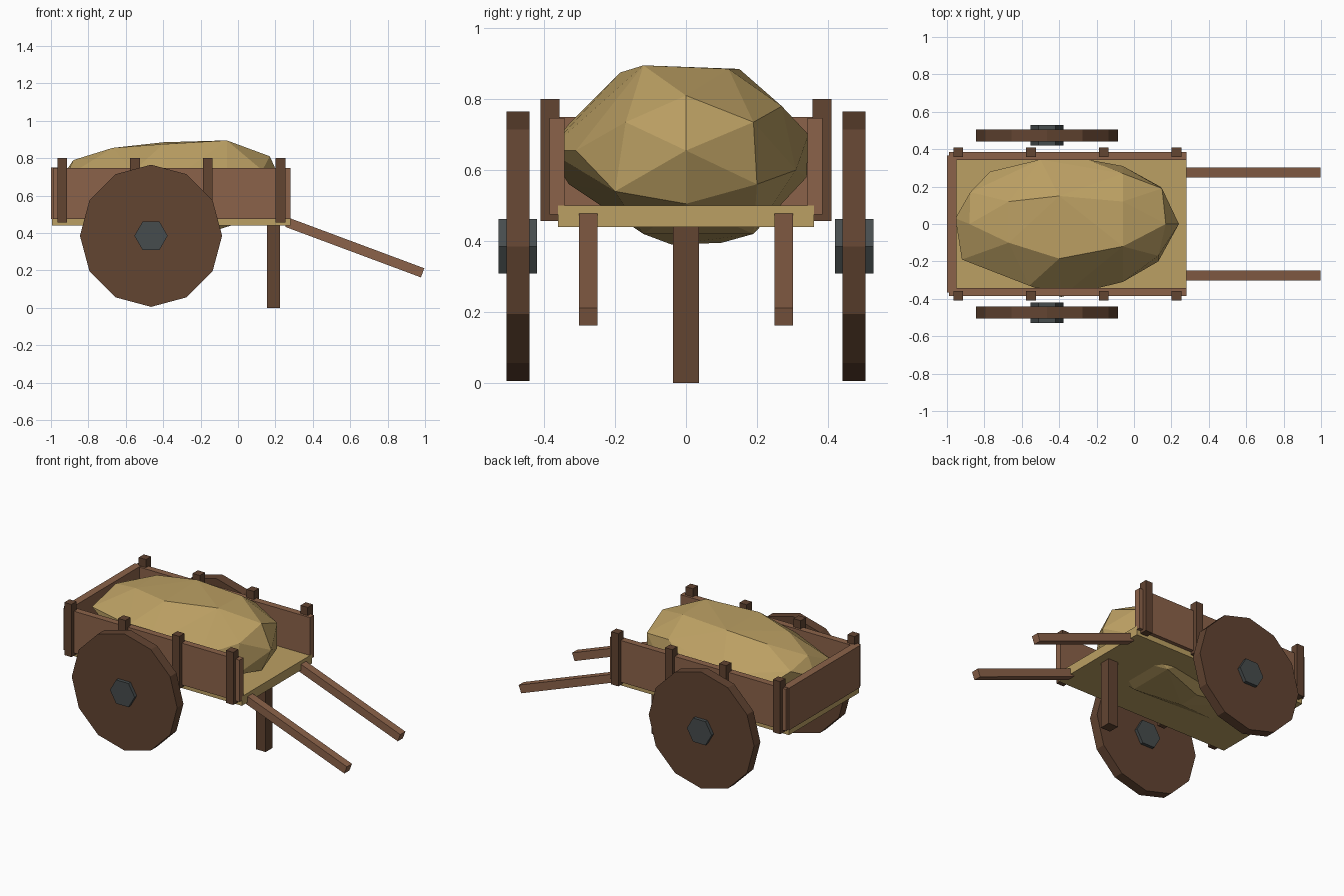
import bpy, bmesh, math
from mathutils import Matrix, Vector

if "Cube" in bpy.data.objects:
    bpy.data.objects.remove(bpy.data.objects["Cube"])


def material(name, r, g, b):
    m = bpy.data.materials.new(name)
    m.use_nodes = True
    m.diffuse_color = (r, g, b, 1)
    m.node_tree.nodes["Principled BSDF"].inputs["Base Color"].default_value = (r, g, b, 1)
    return m


tan = material("tan", 0.50, 0.35, 0.125)
brown = material("red brown wood", 0.26, 0.123, 0.067)
dark = material("dark wood", 0.122, 0.058, 0.031)
iron = material("grey iron", 0.061, 0.072, 0.074)


def finish(name, bm, mat):
    bmesh.ops.recalc_face_normals(bm, faces=bm.faces)
    mesh = bpy.data.meshes.new(name)
    bm.to_mesh(mesh)
    bm.free()
    mesh.materials.append(mat)
    obj = bpy.data.objects.new(name, mesh)
    bpy.context.collection.objects.link(obj)
    return obj


def box(name, mat, x, y, z):
    """Box spanning the given (low, high) ranges."""
    bm = bmesh.new()
    bmesh.ops.create_cube(bm, size=1)
    for v in bm.verts:
        v.co = [r[0] if c < 0 else r[1] for c, r in zip(v.co, (x, y, z))]
    return finish(name, bm, mat)


def disc(name, mat, sides, radius, width, center):
    """Flat-sided disc with its axle along y."""
    bm = bmesh.new()
    bmesh.ops.create_cone(bm, cap_ends=True, segments=sides, radius1=radius,
                          radius2=radius, depth=width)
    turn = Matrix.Rotation(math.pi / 2, 4, 'X')
    if sides == 6:
        turn = turn @ Matrix.Rotation(math.pi / 2, 4, 'Z')
    bmesh.ops.transform(bm, matrix=Matrix.Translation(center) @ turn, verts=bm.verts)
    return finish(name, bm, mat)


def span(s, a, b):
    return tuple(sorted((s * a, s * b)))


# Bed, tailboard and prop leg
box("bed", tan, (-0.995, 0.28), (-0.36, 0.36), (0.44, 0.5))
box("back_board", brown, (-1, -0.95), (-0.365, 0.365), (0.475, 0.75))
box("prop_leg", dark, (0.155, 0.225), (-0.036, 0.036), (0, 0.45))

# Parts repeated on both sides
for side, s in (("left", 1), ("right", -1)):
    box(side + "_side_board", brown, (-0.99, 0.28), span(s, 0.342, 0.385), (0.475, 0.747))
    for i in range(4):
        x = -0.94 + 0.389 * i
        box(f"{side}_post_{i + 1}", dark, (x - 0.026, x + 0.026),
            span(s, 0.357, 0.41), (0.457, 0.8))
    disc(side + "_wheel", dark, 12, 0.38, 0.065, (-0.465, s * 0.473, 0.385))
    disc(side + "_hub", iron, 6, 0.089, 0.108, (-0.465, s * 0.474, 0.385))

    # Sloping pull handle
    start, end = Vector((0.262, s * 0.275, 0.457)), Vector((0.987, s * 0.275, 0.187))
    axis = end - start
    handle = box(side + "_handle", brown, (0, axis.length), (-0.026, 0.026), (-0.026, 0.026))
    handle.location = start
    handle.rotation_euler.y = -math.atan2(axis.z, axis.x)

# Faceted sack as the hull of its corner points
corners = [
    # nose
    (.24, 0, .655), (.17, 0, .81), (.15, .19, .735), (.13, -.17, .735),
    (.14, .2, .56), (.13, -.2, .54), (.17, 0, .505),
    # top
    (-.06, -.12, .895), (-.06, .12, .885), (-.4, -.185, .875), (-.4, .15, .885),
    (-.67, -.1, .855), (-.67, .12, .855), (-.88, 0, .79),
    # flanks
    (-.06, .27, .78), (-.06, -.31, .655), (-.06, .31, .6),
    (-.25, .345, .7), (-.5, .345, .7), (-.38, .34, .58),
    (-.39, -.39, .655), (-.56, -.33, .73), (-.56, -.33, .56),
    # tail
    (-.92, -.19, .7), (-.955, .03, .68), (-.875, .17, .75), (-.77, .28, .66), (-.88, 0, .5),
    # belly
    (-.1, -.12, .42), (-.1, .19, .42), (-.4, .1, .395), (-.4, -.04, .39),
    (-.7, .1, .44), (-.7, -.12, .44),
]
bm = bmesh.new()
for c in corners:
    bm.verts.new(c)
bmesh.ops.convex_hull(bm, input=bm.verts)
bmesh.ops.delete(bm, geom=[v for v in bm.verts if not v.link_faces], context='VERTS')
finish("sack", bm, tan)
